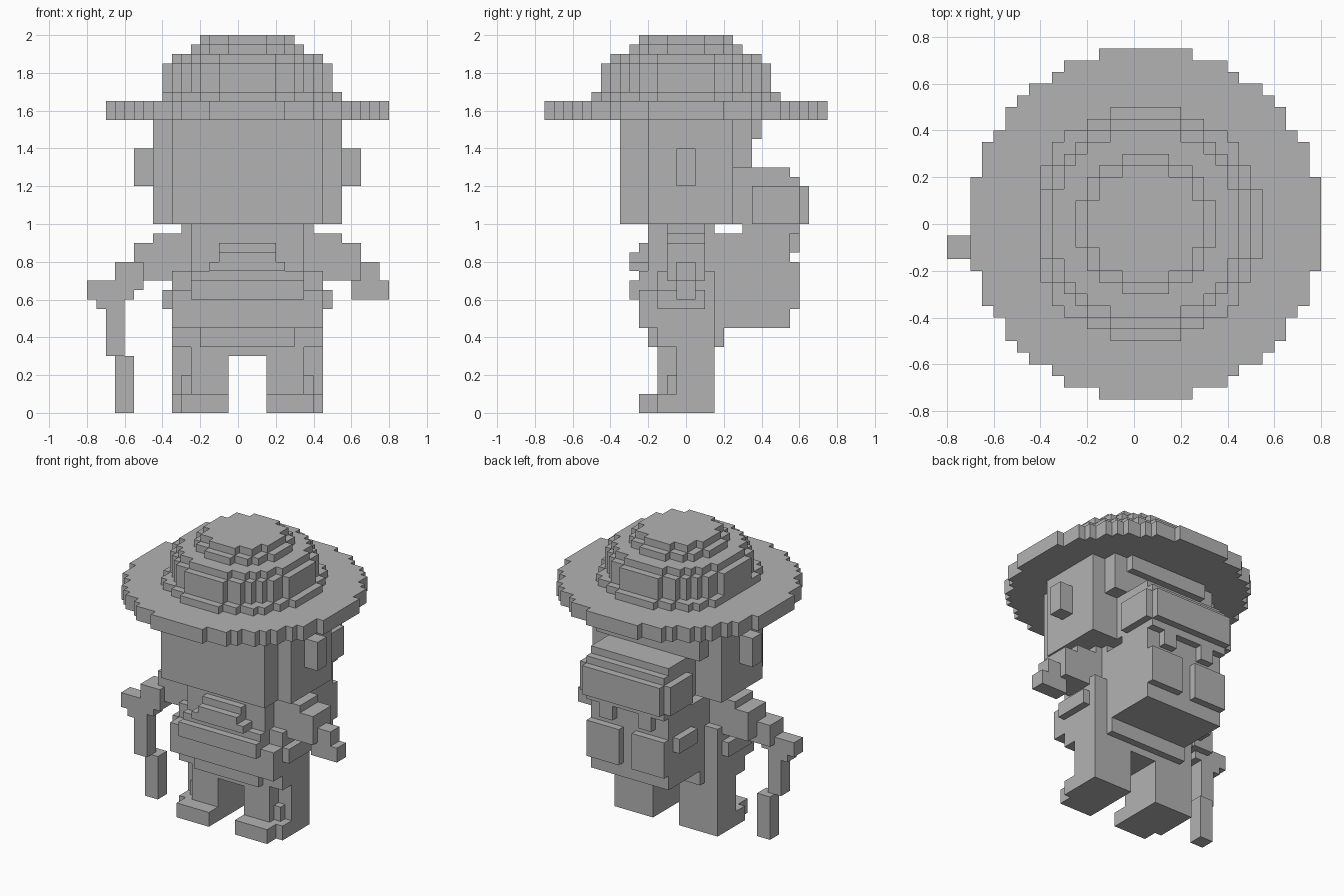
import bpy
import bmesh
from mathutils import Matrix, Vector

if "Cube" in bpy.data.objects:
    bpy.data.objects.remove(bpy.data.objects["Cube"], do_unlink=True)

UNIT = 0.05  # edge of one block
SHIFT = 1    # the body axis sits one block towards +x

grey = bpy.data.materials.new("plain grey")
grey.use_nodes = True
tone = (0.45, 0.45, 0.45, 1)
grey.diffuse_color = tone
grey.node_tree.nodes["Principled BSDF"].inputs["Base Color"].default_value = tone


def finish(name, bm):
    mesh = bpy.data.meshes.new(name)
    bm.to_mesh(mesh)
    bm.free()
    mesh.materials.append(grey)
    obj = bpy.data.objects.new(name, mesh)
    bpy.context.collection.objects.link(obj)
    return obj


def add_box(bm, x0, x1, y0, y1, z0, z1):
    size = Vector((x1 - x0, y1 - y0, z1 - z0)) * UNIT
    mid = Vector((x0 + x1 + 2 * SHIFT, y0 + y1, z0 + z1)) * UNIT / 2
    bmesh.ops.create_cube(bm, size=1, matrix=Matrix.Translation(mid) @ Matrix.Diagonal(size.to_4d()))


def part(name, *boxes, mirror=False):
    """Blocks as x0, x1, y0, y1, z0, z1 in block units from the body axis."""
    sides = (("left_", 1), ("right_", -1)) if mirror else (("", 1),)
    for prefix, s in sides:
        bm = bmesh.new()
        for x0, x1, *rest in boxes:
            a, b = sorted((x0 * s, x1 * s))
            add_box(bm, a, b, *rest)
        finish(prefix + name, bm)


def disc(name, radius, z0, z1, clip=99):
    """Stepped disc: a block is filled when its centre lies in the circle."""
    halves = []
    for row in range(radius):
        inside = [c for c in range(radius) if (c + .5) ** 2 + (row + .5) ** 2 <= radius ** 2]
        halves.append(len(inside))
    outline = []
    for row, half in enumerate(halves):
        outline += [(half, row), (half, row + 1)]
    right = [(x, -y) for x, y in reversed(outline)] + outline
    ring = right + [(-min(x, clip), y) for x, y in reversed(right)]
    # Drop repeated corners
    ring = [p for i, p in enumerate(ring) if p != ring[i - 1]]
    bm = bmesh.new()
    verts = [bm.verts.new(((x + SHIFT) * UNIT, y * UNIT, z0 * UNIT)) for x, y in ring]
    base = bm.faces.new(verts)
    top = bmesh.ops.extrude_face_region(bm, geom=[base], use_keep_orig=True)["geom"]
    lifted = [g for g in top if isinstance(g, bmesh.types.BMVert)]
    bmesh.ops.translate(bm, verts=lifted, vec=(0, 0, (z1 - z0) * UNIT))
    bmesh.ops.recalc_face_normals(bm, faces=bm.faces)
    finish(name, bm)


# Hat
disc("hat_brim", 15, 31, 33)
disc("hat_band", 10, 33, 34, clip=9)
disc("hat_crown", 9, 34, 37)
disc("hat_shoulder", 8, 37, 38)
disc("hat_upper_step", 6, 38, 39)
disc("hat_top", 5, 39, 40)

# Head, with a stepped hairline at the back
part("head", (-10, 10, -4, 5, 20, 31), (-8, 8, -7, -4, 20, 31))
part("back_hair", (-6, 6, 5, 6, 20, 27), (-8, 8, 5, 7, 26, 31), (-6, 6, 7, 8, 29, 31))
part("ear", (10, 12, -1, 1, 24, 28), mirror=True)

# Torso and rounded belly
part("torso", (-6, 6, -4, 3, 15, 20), (-8, 8, -3, 3, 7, 15))
part("belt", (-9, 9, -3, 2, 11, 13), (-8, 8, -4, 3, 10, 13))
part("belly", (-8, 8, -5, -3, 9, 13), (-6, 6, -6, -3, 12, 14), (-6, 6, -5, -3, 14, 15),
     (-4, 4, -6, -3, 15, 16), (-3, 3, -6, -3, 16, 17), (-3, 3, -5, -3, 17, 18),
     (-5, 5, -4, -3, 7, 9))

# Arms and hands
part("arm", (5, 7, -2, 2, 15, 20), (6, 10, -2, 2, 14, 19), (9, 12, -2, 2, 14, 18),
     mirror=True)
part("left_hand", (11, 14, -1, 1, 14, 16), (11, 15, -1, 1, 12, 14))
part("right_hand", (-14, -11, -3, 0, 13, 16))

# Walking stick
part("stick_handle", (-17, -12, -3, -1, 12, 14), (-16, -13, -3, -1, 11, 12))
part("stick_upper", (-15, -13, -3, -1, 6, 11))
part("stick_lower", (-14, -12, -2, 0, 0, 6))

# Legs and boots
part("leg", (2, 8, -1, 3, 0, 10), (2, 6, -3, -1, 0, 10), (6, 7, -2, -1, 2, 4), mirror=True)
part("boot", (2, 8, -3, 3, 0, 2), (2, 7, -5, -3, 0, 2), mirror=True)
part("hips", (-8, 8, -3, 3, 8, 11), (-2, 2, -3, 3, 6, 9), (-6, 6, 3, 4, 7, 10))

# Backpack with pockets, straps and a side loop
part("backpack", (-6, 6, 3, 11, 9, 19))
part("pack_pocket", (1, 6, 11, 12, 11, 16), mirror=True)
part("pack_strap", (2, 4, 11, 12, 17, 20), mirror=True)
part("pack_loop", (-7, -6, 6, 10, 14, 16))

# Rolled blanket on top of the pack
part("bedroll", (-6, 6, 6, 12, 19, 25), (-6, 6, 6, 13, 20, 24), (-6, 6, 6, 11, 25, 26))
part("bedroll_end", (6, 7, 7, 12, 20, 24), mirror=True)
